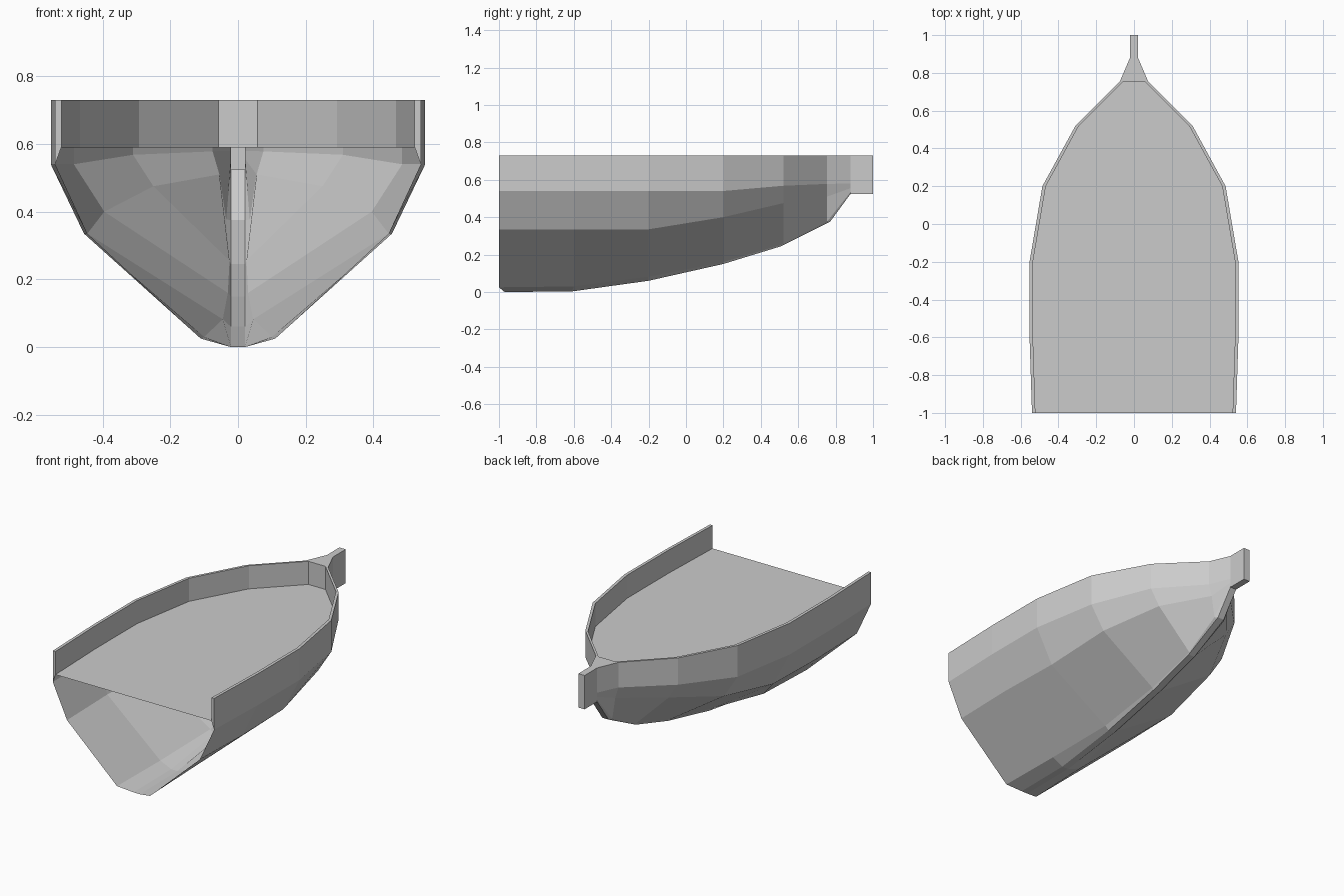
import bpy, bmesh

if "Cube" in bpy.data.objects:
    bpy.data.objects.remove(bpy.data.objects["Cube"])

TOP, DECK, KEEL = 0.73, 0.59, 0.021
# stations: y, keel y, keel z, bilge x z, chine x z, sheer x z
STATIONS = [
    (-1.0, -0.97, 0.0, 0.11, 0.025, 0.445, 0.335, 0.54, 0.54),
    (-0.6, -0.61, 0.003, 0.10, 0.03, 0.455, 0.335, 0.553, 0.54),
    (-0.2, -0.2, 0.06, 0.045, 0.082, 0.445, 0.335, 0.553, 0.54),
    (0.2, 0.2, 0.15, 0.03, 0.16, 0.395, 0.40, 0.485, 0.54),
    (0.52, 0.51, 0.245, 0.025, 0.255, 0.25, 0.475, 0.31, 0.568),
    (0.755, 0.77, 0.375, 0.035, 0.377, 0.055, 0.51, 0.075, 0.578),
    (0.88, 0.88, 0.525, KEEL, 0.535, KEEL, 0.555, KEEL, 0.58),
    (1.0, 1.0, 0.525, KEEL, 0.535, KEEL, 0.555, KEEL, 0.58),
]
INNER = [(s[7] - 0.018, s[0]) for s in STATIONS[:6]]


def finish(name, bm):
    bmesh.ops.recalc_face_normals(bm, faces=bm.faces[:])
    me = bpy.data.meshes.new(name)
    bm.to_mesh(me)
    bm.free()
    ob = bpy.data.objects.new(name, me)
    bpy.context.collection.objects.link(ob)
    m = ob.modifiers.new("mirror", 'MIRROR')
    m.use_clip = True
    m.merge_threshold = 0.0005
    return ob


def loft(bm, rows):
    for a, b in zip(rows, rows[1:]):
        for i in range(len(a) - 1):
            bm.faces.new((a[i], a[i + 1], b[i + 1], b[i]))


# hull skin, open at the stern, with bulwark and bow cap
bm = bmesh.new()
rows = []
for y, ky, kz, bx, bz, cx, cz, sx, sz in STATIONS:
    pts = [(0, ky, kz), (KEEL, ky, kz), (bx, y, bz), (cx, y, cz),
           (sx, y, sz), (sx, y, TOP)]
    rows.append([bm.verts.new(p) for p in pts])
loft(bm, rows)

# bulwark inner wall, top edge and stern end
inner = [[bm.verts.new((x, y, TOP)), bm.verts.new((x, y, DECK))] for x, y in INNER]
loft(bm, inner)
loft(bm, [[r[5], i[0]] for r, i in zip(rows, inner)])
stern = rows[0]
bm.faces.new((stern[5], inner[0][0], inner[0][1], stern[4]))

# bow wall, bow top and stem front
wall = [bm.verts.new((0, 0.755, z)) for z in (TOP, DECK)]
loft(bm, [inner[-1], wall])
mid = [bm.verts.new((0, y, TOP)) for y in (0.88, 1.0)]
bm.faces.new((rows[5][5], inner[-1][0], wall[0], mid[0], rows[6][5]))
bm.faces.new((rows[6][5], mid[0], mid[1], rows[7][5]))
bm.faces.new(rows[7] + [mid[1]])
finish("hull", bm)

# flat deck
bm = bmesh.new()
outline = [(0, -1.0)] + INNER + [(0, 0.755)]
bm.faces.new([bm.verts.new((x, y, DECK)) for x, y in outline])
finish("deck", bm)
